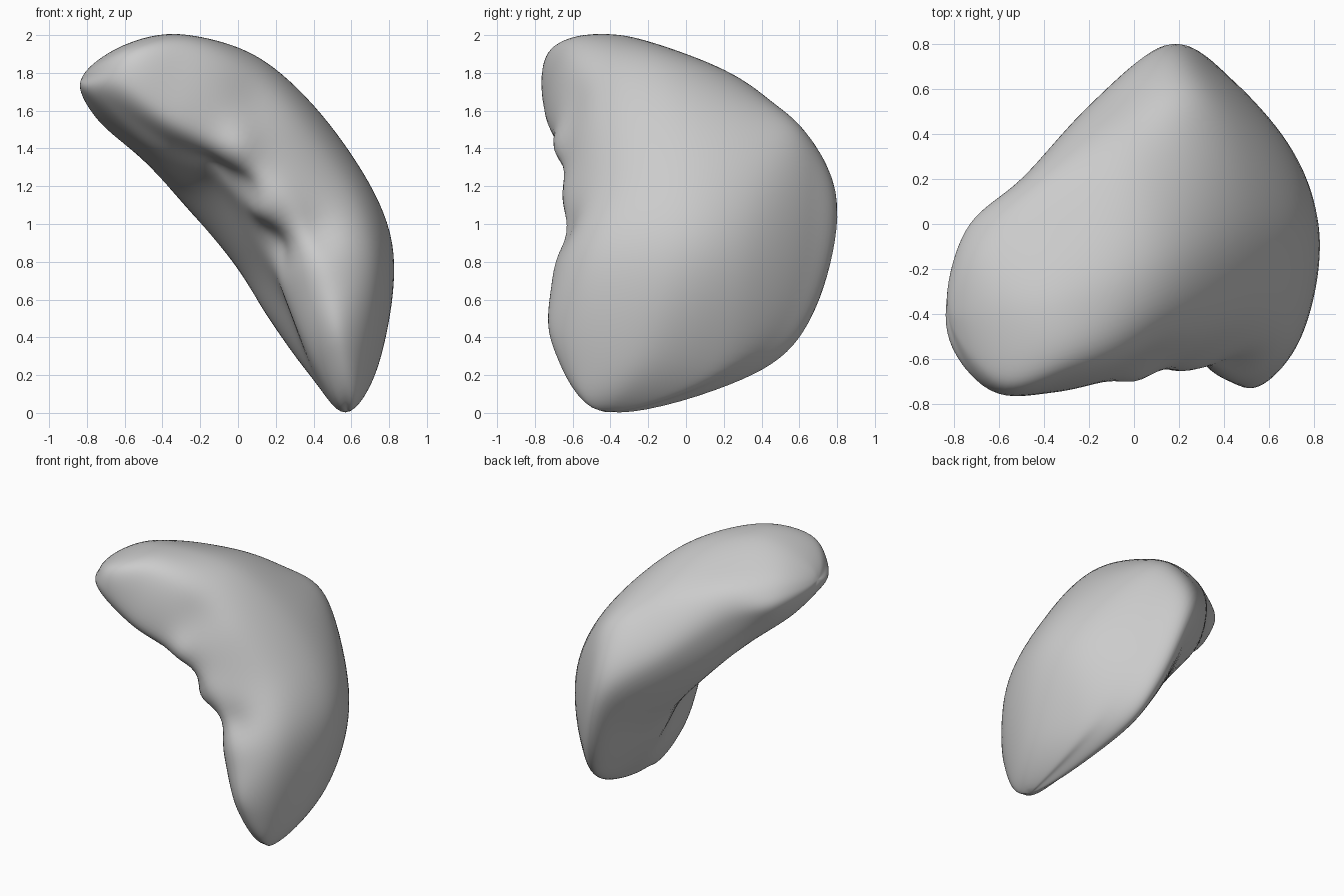
import bpy, bmesh, math
from mathutils import Vector

cube = bpy.data.objects.get("Cube")
if cube:
    bpy.data.objects.remove(cube, do_unlink=True)

# Tips of the organ and the ridge lines running between them
TOP_TIP = Vector((-0.83, -0.4, 1.77))
LOW_TIP = Vector((0.58, -0.42, 0.0))
outer_crest = [(-.6, -.4, 1.95), (-.28, -.35, 2), (.15, -.18, 1.86),
               (.56, -.05, 1.43), (.82, -.08, .9), (.76, -.22, .3)]
outer_back = [(-.67, -.17, 1.88), (-.33, -.02, 1.9), (.06, .25, 1.77),
              (.45, .38, 1.45), (.73, .29, .85), (.65, .12, .23)]
back_crest = [(-.73, -.07, 1.79), (-.43, .18, 1.78), (-.05, .48, 1.61),
              (.28, .65, 1.41), (.47, .61, .72), (.55, .3, .24)]
back_edge = [(-.75, -.03, 1.68), (-.5, .2, 1.59), (-.2, .53, 1.35),
             (.12, .79, 1.07), (.3, .66, .52), (.42, .35, .2)]
inner_face = [(-.75, -.2, 1.56), (-.52, .03, 1.36), (-.29, .2, 1.1),
              (-.03, .3, .8), (.16, .15, .5), (.38, 0, .2)]
inner_groove = [(-.76, -.46, 1.62), (-.45, -.4, 1.36), (-.15, -.3, 1.23),
                (.07, -.25, .9), (.24, -.25, .6), (.4, -.3, .2)]
lobe_edge = [(-.75, -.62, 1.69), (-.44, -.61, 1.47), (-.13, -.5, 1.29),
             (.14, -.48, 1.02), (.25, -.52, .66), (.42, -.57, .25)]
front_edge = [(-.66, -.73, 1.78), (-.36, -.75, 1.59), (-.02, -.67, 1.4),
              (.29, -.63, 1.12), (.46, -.71, .72), (.54, -.71, .36)]
outer_front = [(-.59, -.69, 1.92), (-.25, -.64, 1.94), (.13, -.53, 1.74),
               (.52, -.42, 1.3), (.72, -.52, .83), (.68, -.56, .28)]
guides = [[Vector(p) for p in g] for g in
          (outer_crest, outer_back, back_crest, back_edge, inner_face,
           inner_groove, lobe_edge, front_edge, outer_front)]
COUNT = len(guides)
STEPS = 10

# Lumps and pits of the notch on the front: place, radius, height
lumps = [((.15, -.55, 1.1), .13, .08), ((.18, -.5, .89), .11, -.07),
         ((0, -.66, 1.42), .09, .05), ((-.14, -.5, 1.29), .1, -.05),
         ((.42, -.6, .96), .1, -.06), ((.03, -.57, 1.22), .08, -.04),
         ((.08, -.55, 1.66), .15, -.03)]


def spline(a, b, c, d, t):
    """Smooth curve from b to c."""
    return b + 0.5 * t * (c - a + t * (2 * a - 5 * b + 4 * c - d
                                       + t * (3 * (b - c) + d - a)))


def lengthwise(k):
    """Ridge line k, rounded over both tips."""
    across = guides[(k + COUNT // 2) % COUNT]
    pts = [across[0], TOP_TIP] + guides[k] + [LOW_TIP, across[-1]]
    return [spline(*pts[i:i + 4], s / STEPS)
            for i in range(len(pts) - 3) for s in range(STEPS)]


# Loft closed rings through the ridge lines
lines = [lengthwise(k) for k in range(COUNT)]
bm = bmesh.new()
rings = []
for i in range(1, len(lines[0])):
    ring = []
    for k in range(COUNT):
        quad = [lines[(k + j) % COUNT][i] for j in (-1, 0, 1, 2)]
        ring += [bm.verts.new(spline(*quad, s / STEPS)) for s in range(STEPS)]
    rings.append(ring)
size = COUNT * STEPS
for r, q in zip(rings, rings[1:]):
    for j in range(size):
        n = (j + 1) % size
        bm.faces.new((r[j], r[n], q[n], q[j]))
for ring, tip in ((rings[0], TOP_TIP), (rings[-1], LOW_TIP)):
    pole = bm.verts.new(tip)
    for j in range(size):
        bm.faces.new((ring[j], ring[(j + 1) % size], pole))
bmesh.ops.recalc_face_normals(bm, faces=bm.faces)
bm.normal_update()

# Push the lumps and pits along the surface normal
for v in bm.verts:
    shift = sum(h * math.exp(-((v.co - Vector(p)).length / r) ** 2)
                for p, r, h in lumps)
    v.co += v.normal * shift
for _ in range(5):
    bmesh.ops.smooth_vert(bm, verts=bm.verts, factor=0.5,
                          use_axis_x=True, use_axis_y=True, use_axis_z=True)

mesh = bpy.data.meshes.new("organ_body")
bm.to_mesh(mesh)
bm.free()
body = bpy.data.objects.new("organ_body", mesh)
bpy.context.collection.objects.link(body)
for poly in mesh.polygons:
    poly.use_smooth = True

# Plain grey
grey = bpy.data.materials.new("plain_grey")
grey.use_nodes = True
colour = (0.6, 0.6, 0.6, 1)
grey.diffuse_color = colour
grey.node_tree.nodes["Principled BSDF"].inputs["Base Color"].default_value = colour
mesh.materials.append(grey)
